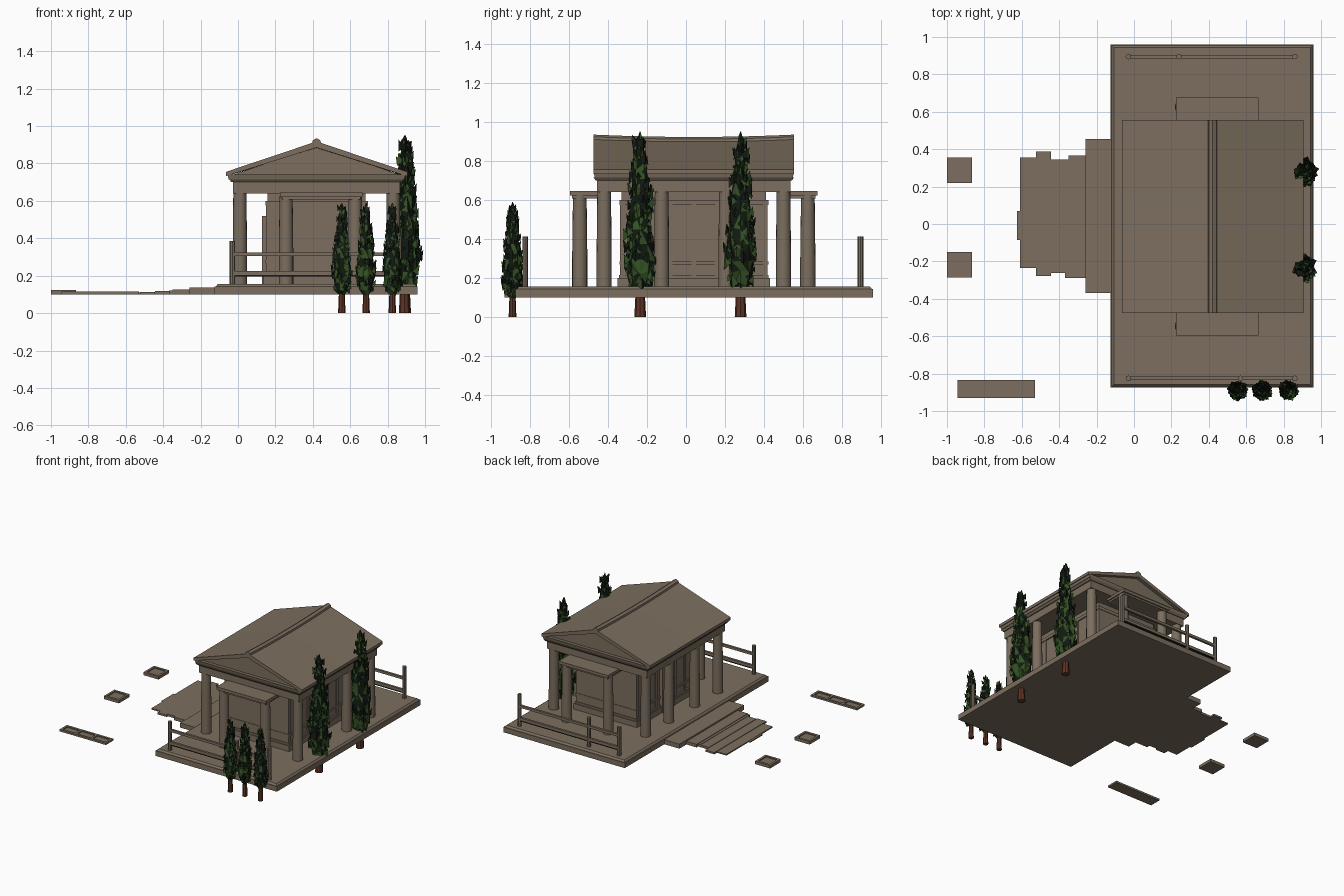
import bpy, bmesh, math, random
from mathutils import Vector

if "Cube" in bpy.data.objects:
    bpy.data.objects.remove(bpy.data.objects["Cube"])

random.seed(4)


def material(name, rgb):
    m = bpy.data.materials.new(name)
    m.diffuse_color = (*rgb, 1)
    m.use_nodes = True
    m.node_tree.nodes["Principled BSDF"].inputs["Base Color"].default_value = m.diffuse_color
    return m


STONE = material("weathered stone", (0.20, 0.157, 0.113))
DARK = material("dark recess", (0.012, 0.011, 0.010))
LEAF = material("leaf green", (0.035, 0.085, 0.018))
SHADE = material("deep leaf", (0.006, 0.010, 0.006))
BARK = material("red bark", (0.115, 0.036, 0.018))
CX, CY = 0.42, 0.04      # temple centre
FLOOR = 0.155


def finish(name, bm, mats, smooth=False):
    bmesh.ops.recalc_face_normals(bm, faces=bm.faces)
    me = bpy.data.meshes.new(name)
    bm.to_mesh(me)
    bm.free()
    ob = bpy.data.objects.new(name, me)
    bpy.context.collection.objects.link(ob)
    for m in mats:
        me.materials.append(m)
    if smooth:
        bpy.ops.object.select_all(action='DESELECT')
        ob.select_set(True)
        bpy.context.view_layer.objects.active = ob
        bpy.ops.object.shade_smooth_by_angle(angle=math.radians(35))
    return ob


def add_box(bm, x0, x1, y0, y1, z0, z1, grow=0.0):
    """Box whose top is 'grow' wider on each side than its base."""
    v = [bm.verts.new((x, y, z)) for z, g in ((z0, 0), (z1, grow))
         for x, y in ((x0 - g, y0 - g), (x1 + g, y0 - g), (x1 + g, y1 + g), (x0 - g, y1 + g))]
    bm.faces.new(v[3::-1])
    top = bm.faces.new(v[4:])
    for i in range(4):
        j = (i + 1) % 4
        bm.faces.new((v[i], v[j], v[4 + j], v[4 + i]))
    return top


def boxes(name, items, mat=STONE):
    bm = bmesh.new()
    for it in items:
        add_box(bm, *it)
    return finish(name, bm, [mat])


def lathe(bm, x, y, profile, n=16):
    rings = [[bm.verts.new((x + r * math.cos(2 * math.pi * i / n),
                            y + r * math.sin(2 * math.pi * i / n), z)) for i in range(n)]
             for r, z in profile]
    for a, b in zip(rings, rings[1:]):
        for i in range(n):
            j = (i + 1) % n
            bm.faces.new((a[i], a[j], b[j], b[i]))
    bm.faces.new(rings[0][::-1])
    bm.faces.new(rings[-1])


def loft_y(name, sections, mat=STONE):
    """Joins equal x-z outlines placed along y and caps the ends."""
    bm = bmesh.new()
    rings = [[bm.verts.new((x, y, z)) for x, z in pts] for y, pts in sections]
    n = len(rings[0])
    for a, b in zip(rings, rings[1:]):
        for i in range(n):
            j = (i + 1) % n
            bm.faces.new((a[i], a[j], b[j], b[i]))
    bm.faces.new(rings[0])
    bm.faces.new(rings[-1][::-1])
    return finish(name, bm, [mat])


# Terrace with a softened top rim
boxes("terrace", [(-0.125, 0.96, -0.875, 0.96, 0.10, 0.142),
                  (-0.12, 0.955, -0.87, 0.955, 0.142, FLOOR, -0.012)])

# Entrance step and ragged stone path, dropping toward the far end
boxes("entrance_step", [(-0.26, -0.115, -0.37, 0.455, 0.10, 0.137)])
boxes("stone_path", [(-0.35, -0.25, -0.29, 0.365, 0.10, 0.125),
                     (-0.37, -0.34, -0.29, 0.345, 0.10, 0.121),
                     (-0.445, -0.36, -0.262, 0.345, 0.10, 0.118),
                     (-0.525, -0.445, -0.277, 0.388, 0.10, 0.114),
                     (-0.61, -0.525, -0.235, 0.355, 0.10, 0.110),
                     (-0.625, -0.60, -0.085, 0.07, 0.10, 0.108)])


# Free-standing slabs with sunken panels
def slab(name, x0, x1, y0, y1, top, panels):
    bm = bmesh.new()
    w = (x1 - x0) / panels
    rim = 0.018
    add_box(bm, x0, x1, y0, y1, 0.10, top - 0.008)
    for a, b in ((y0, y0 + rim), (y1 - rim, y1)):
        add_box(bm, x0, x1, a, b, top - 0.008, top)
    for i in range(panels + 1):
        a = min(max(x0, x0 + i * w - rim / 2), x1 - rim)
        add_box(bm, a, a + rim, y0 + rim, y1 - rim, top - 0.008, top)
    finish(name, bm, [STONE])


slab("rear_pedestal", -1.0, -0.865, 0.22, 0.355, 0.124, 1)
slab("front_pedestal", -1.0, -0.865, -0.285, -0.15, 0.124, 1)
slab("long_pedestal", -0.945, -0.53, -0.93, -0.835, 0.115, 3)

# Columns: four down each long side, two under each side porch
bm = bmesh.new()
spots = [(CX + s * 0.41, CY + d, 0.65) for s in (-1, 1) for d in (-0.46, -0.165, 0.165, 0.46)]
spots += [(CX + 0.022 + s * 0.185, CY + t * 0.585, 0.625) for s in (-1, 1) for t in (-1, 1)]
for x, y, top in spots:
    lathe(bm, x, y, [(0.039, FLOOR), (0.039, 0.30), (0.035, top)])
finish("columns", bm, [STONE], smooth=True)

# Porch lintels
boxes("porch_lintels", [(0.225, 0.665, -0.595, -0.40, 0.622, 0.645),
                        (0.225, 0.665, 0.48, 0.675, 0.622, 0.645),
                        (0.235, 0.655, -0.585, -0.40, 0.608, 0.622),
                        (0.235, 0.655, 0.48, 0.665, 0.608, 0.622)])


# Inner chamber with plinth, rails and pilasters
def centred(hx, hy, z0, z1, grow=0.0):
    return (CX - hx, CX + hx, CY - hy, CY + hy, z0, z1, grow)


HX, HY = 0.262, 0.37
parts = [centred(HX, HY, FLOOR, 0.66), centred(HX + 0.022, HY + 0.022, FLOOR, 0.20),
         centred(HX + 0.014, HY + 0.014, 0.20, 0.215), centred(HX + 0.012, HY + 0.012, 0.268, 0.285),
         centred(HX + 0.012, HY + 0.012, 0.575, 0.60)]
e, w = 0.008, 0.012
for k in range(-3, 4):
    y = CY + k * 0.122
    parts.append((CX - HX - e, CX + HX + e, y - w, y + w, 0.20, 0.58))
for k in range(-2, 3):
    x = CX + k * 0.126
    parts.append((x - w, x + w, CY - HY - e, CY + HY + e, 0.20, 0.58))
boxes("inner_chamber", parts)
boxes("doorway", [(CX - HX - 0.028, CX - HX - 0.02, CY - 0.055, CY + 0.055, FLOOR, 0.50)], DARK)
boxes("door_frame", [(CX - HX - 0.03, CX - HX, CY + s * 0.065 - 0.01, CY + s * 0.065 + 0.01, FLOOR, 0.52)
                     for s in (-1, 1)]
      + [(CX - HX - 0.03, CX - HX, CY - 0.075, CY + 0.075, 0.50, 0.52)])

# Entablature widening in bands up to the cornice
boxes("entablature", [centred(0.447, 0.497, 0.64, 0.70),
                      centred(0.455, 0.503, 0.70, 0.715, 0.012),
                      centred(0.470, 0.508, 0.715, 0.742, 0.006)])

# Gable wall, roof with gently sagging ridge, and ridge cap
loft_y("pediment", [(y, [(CX - 0.46, 0.735), (CX + 0.46, 0.735), (CX, 0.893)])
                    for y in (-0.448, 0.528)])
roof, cap = [], []
for i in range(9):
    t = i / 4 - 1
    y, dz = CY + 0.515 * t, -0.012 * (1 - t * t)
    roof.append((y, [(CX - 0.485, 0.732), (CX - 0.485, 0.755), (CX, 0.918 + dz), (CX + 0.485, 0.755),
                     (CX + 0.485, 0.732), (CX, 0.885 + dz)]))
    cap.append((y, [(CX - 0.026, 0.902 + dz), (CX - 0.02, 0.924 + dz), (CX, 0.935 + dz),
                    (CX + 0.02, 0.924 + dz), (CX + 0.026, 0.902 + dz)]))
loft_y("roof", roof)
loft_y("ridge_cap", cap)

# Fences at both ends of the terrace
for name, y in (("front_fence", -0.825), ("rear_fence", 0.895)):
    bm = bmesh.new()
    mid = 0.57 if y < 0 else 0.24
    for x, top in ((-0.03, 0.385), (mid, 0.39), (0.86, 0.412)):
        lathe(bm, x, y, [(0.015, FLOOR), (0.015, top)], 8)
    for z in (0.205, 0.305):
        add_box(bm, -0.03, 0.86, y - 0.009, y + 0.009, z, z + 0.02)
    finish(name, bm, [STONE])
    boxes(name + "_dark_strip", [(-0.02, 0.85, y - 0.009, y + 0.009, 0.196, 0.205)], DARK)

# Cypress trees: jagged spindle with pointed tufts, on a tapered trunk
SHAPE = [(0, 0.35), (0.05, 0.72), (0.12, 0.92), (0.2, 1.0), (0.3, 0.95), (0.4, 0.87), (0.5, 0.76),
         (0.6, 0.64), (0.7, 0.54), (0.8, 0.42), (0.9, 0.28), (0.96, 0.16), (1, 0.03)]


def radius_at(t):
    for (a, ra), (b, rb) in zip(SHAPE, SHAPE[1:]):
        if t <= b:
            return ra + (rb - ra) * (t - a) / (b - a)
    return 0.03


def cypress(name, x, y, z0, z1, r, trunk_r):
    bm = bmesh.new()
    h = z1 - z0
    lathe(bm, x, y, [(trunk_r, 0), (trunk_r * 0.7, z0 + 0.05)], 8)
    finish(name + "_trunk", bm, [BARK])
    bm = bmesh.new()
    lathe(bm, x, y, [(r * 0.88 * k, z0 + h * t) for t, k in SHAPE], 10)
    bmesh.ops.triangulate(bm, faces=bm.faces)
    for v in bm.verts:
        f = random.uniform(0.82, 1.1)
        v.co.x, v.co.y = x + (v.co.x - x) * f, y + (v.co.y - y) * f
        if z0 < v.co.z < z1 - 0.01:
            v.co.z += random.uniform(-0.015, 0.015) * h
    for i in range(150):
        t = random.uniform(0.02, 0.94)
        a = random.uniform(0, 2 * math.pi)
        out = Vector((math.cos(a), math.sin(a), 0))
        side = Vector((-out.y, out.x, 0))
        base = Vector((x, y, z0 + h * t)) + out * r * radius_at(t) * 0.8
        s = r * random.uniform(0.16, 0.3)
        tri = [bm.verts.new(p) for p in (base - side * s, base + side * s,
                                         base + out * s * 0.9 - Vector((0, 0, s)))]
        tip = bm.verts.new(base + out * s * random.uniform(0.5, 1.3) + Vector((0, 0, s * 1.5)))
        for j in range(3):
            bm.faces.new((tri[j], tri[(j + 1) % 3], tip))
        bm.faces.new(tri[::-1])
    # Darker toward the top, greener below
    for f in bm.faces:
        t = (f.calc_center_median().z - z0) / h
        f.material_index = int(random.random() < 0.38 + 0.4 * t)
    finish(name, bm, [LEAF, SHADE])


for i, (x, y) in enumerate(((0.89, -0.235), (0.895, 0.28))):
    cypress(f"tall_cypress_{i + 1}", x, y, 0.13, 0.95, 0.085, 0.03)
for i, x in enumerate((0.555, 0.685, 0.825)):
    cypress(f"small_cypress_{i + 1}", x, -0.89, 0.10, 0.59, 0.055, 0.02)
